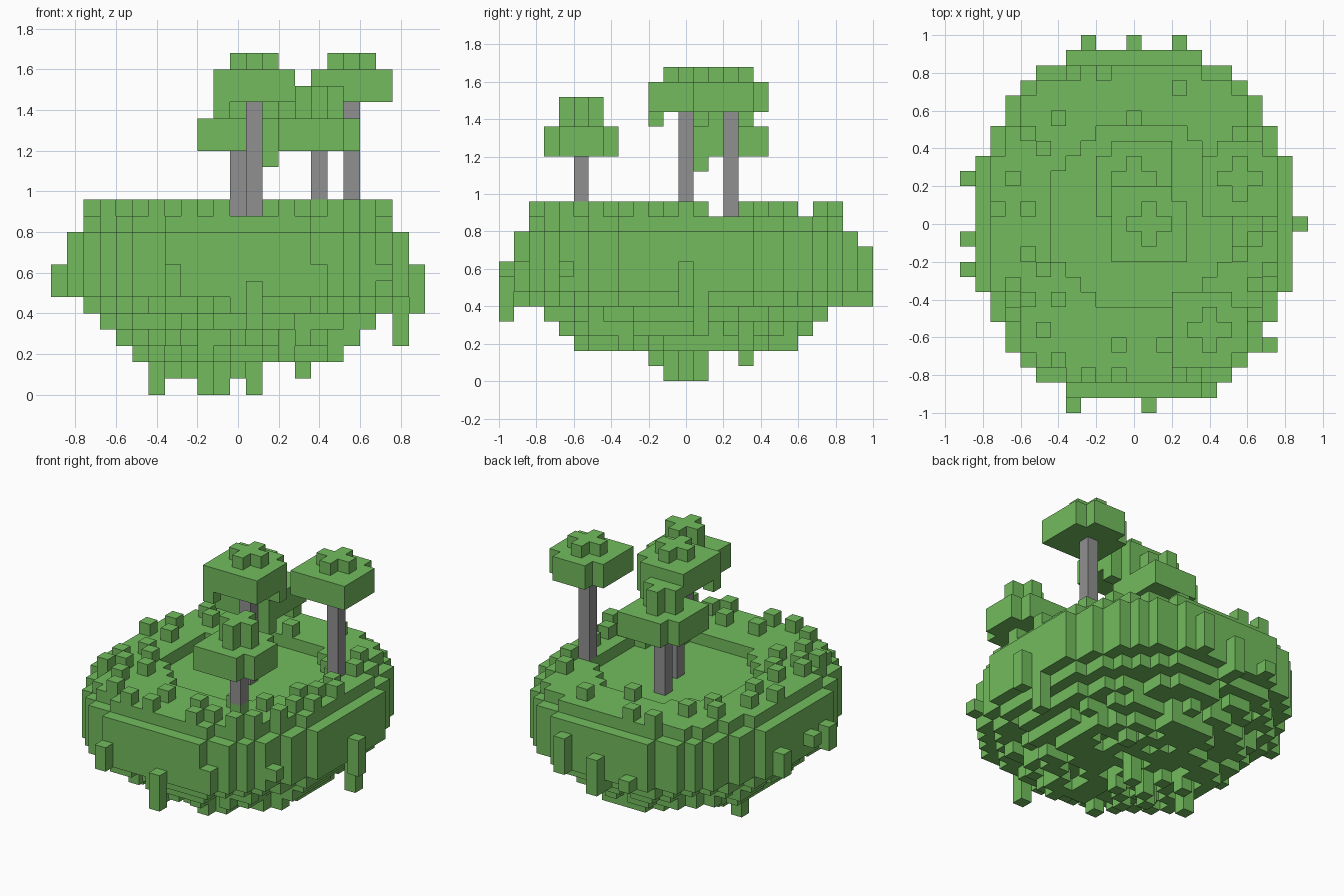
import bpy
import bmesh
import random
from mathutils import Vector

random.seed(4)
S = 0.08  # edge of one cube

cube = bpy.data.objects.get("Cube")
if cube:
    bpy.data.objects.remove(cube, do_unlink=True)


def make_material(name, rgb):
    mat = bpy.data.materials.new(name)
    mat.use_nodes = True
    mat.diffuse_color = (*rgb, 1)
    mat.node_tree.nodes["Principled BSDF"].inputs["Base Color"].default_value = (*rgb, 1)
    return mat


GREEN = make_material("leaf_green", (0.17, 0.5, 0.11))
GREY = make_material("trunk_grey", (0.28, 0.28, 0.28))


def build(name, cells, mat):
    """Skin a set of grid cells, keeping only the outer faces."""
    bm = bmesh.new()
    verts = {}

    def vert(p):
        key = tuple(round(c * 2) for c in p)
        if key not in verts:
            verts[key] = bm.verts.new((p.x * S, p.y * S, (p.z + 0.5) * S))
        return verts[key]

    for cell in cells:
        for axis in range(3):
            for side in (-1, 1):
                n = Vector((0, 0, 0))
                n[axis] = side
                c = Vector(cell)
                if tuple(int(v) for v in c + n) in cells:
                    continue
                u = Vector((0, 0, 0))
                u[(axis + 1) % 3] = 1
                w = n.cross(u)
                ring = [(-1, -1), (1, -1), (1, 1), (-1, 1)]
                bm.faces.new([vert(c + (n + u * a + w * b) / 2) for a, b in ring])
    mesh = bpy.data.meshes.new(name)
    bm.to_mesh(mesh)
    bm.free()
    mesh.materials.append(mat)
    obj = bpy.data.objects.new(name, mesh)
    bpy.context.collection.objects.link(obj)


def column(i, j, low, high):
    return {(i, j, k) for k in range(low, high)}


def reach(i, j):
    return (i / 10.8) ** 2 + (j / 11.95) ** 2


def in_disc(i, j):
    return abs(j) < 12 and reach(i, j) <= 1.012


def in_top(i, j):
    steps = ((1, 0), (-1, 0), (0, 1), (0, -1))
    return in_disc(i, j) and all(in_disc(i + a, j + b) for a, b in steps)


def in_basin(i, j):
    return (i - 0.5) ** 2 + (j - 0.5) ** 2 <= 37


# Island: oval body, stepped ragged bowl underneath, shallow basin on top
island = set()
rim = []
for i in range(-10, 11):
    for j in range(-11, 12):
        if not in_disc(i, j):
            continue
        r = reach(i, j) ** 0.5
        low = 2 + sum(r > limit for limit in (0.62, 0.71, 0.81, 0.922))
        if r < 0.88:
            low += random.random() < (0.35 if r < 0.68 else 0.2)
        high = 11 if in_top(i, j) and not in_basin(i, j) else 10
        island |= column(i, j, low, high)
        if high == 11:
            rim.append((i, j))

# Roots hanging below the bowl
for i, j, low in ((-5, 0, 0), (-2, -1, 0), (-1, 0, 0), (1, 1, 0), (4, 4, 1),
                  (-3, -2, 1), (-4, 1, 1), (0, -2, 1), (-2, 1, 1)):
    island |= column(i, j, low, 4)

# Small knobs on the side wall
for i, j, low, high in ((-11, 3, 6, 8), (-11, -1, 7, 8), (-11, -3, 6, 8),
                        (11, 0, 5, 8), (10, 1, 3, 6), (9, -8, 7, 8),
                        (-4, -12, 6, 8), (1, -12, 4, 7), (5, -11, 6, 8),
                        (3, 12, 6, 9), (0, 12, 5, 8), (-3, 12, 6, 7)):
    island |= column(i, j, low, high)
build("island", island, GREEN)

# Single tufts of grass scattered around the rim
tufts = [(-5, 7), (-6, 5), (-7, 1), (-6, -3), (-5, -5), (-6, -7), (-1, -8),
         (2, -8), (3, 9), (-2, 10), (8, -1), (8, 1), (7, 6), (-8, -4),
         (3, -10), (-3, -10), (8, -6), (4, -9), (9, -3)]
random.shuffle(rim)
for i, j in rim:
    spaced = all(abs(i - a) + abs(j - b) > 1 for a, b in tufts)
    if len(tufts) < 38 and spaced and j != 2 and not (i in (0, 1) and j < 0):
        tufts.append((i, j))
build("grass_tufts", {(i, j, 11) for i, j in tufts if (i, j) in rim}, GREEN)


def tree(name, x, y, base, low, cap, missing, drops=()):
    """Thin trunk, five-wide crown two cells high and a cross-shaped cap."""
    build(name + "_trunk", column(x, y, base, low), GREY)
    crown = set()
    for a in range(-2, 3):
        for b in range(-2, 3):
            if (a, b) not in missing:
                crown |= column(x + a, y + b, low, low + 2)
            if abs(a) + abs(b) < 2:
                crown |= column(x + a, y + b, low + 2, low + 2 + cap)
    for a, b in drops:
        crown.add((x + a, y + b, low - 1))
    build(name + "_crown", crown, GREEN)


# Four trees
tree("front_tree", 5, -7, 11, 15, 2, [(2, 2), (2, -2)])
tree("middle_tree", 1, 0, 10, 18, 1, [(2, 2)], [(-2, -2), (2, 1), (1, 2)])
tree("back_tree", 0, 3, 10, 15, 2, [(-2, 2)], [(2, -2)])
tree("side_tree", 7, 3, 11, 18, 1, [(2, 2), (-2, 2)])
